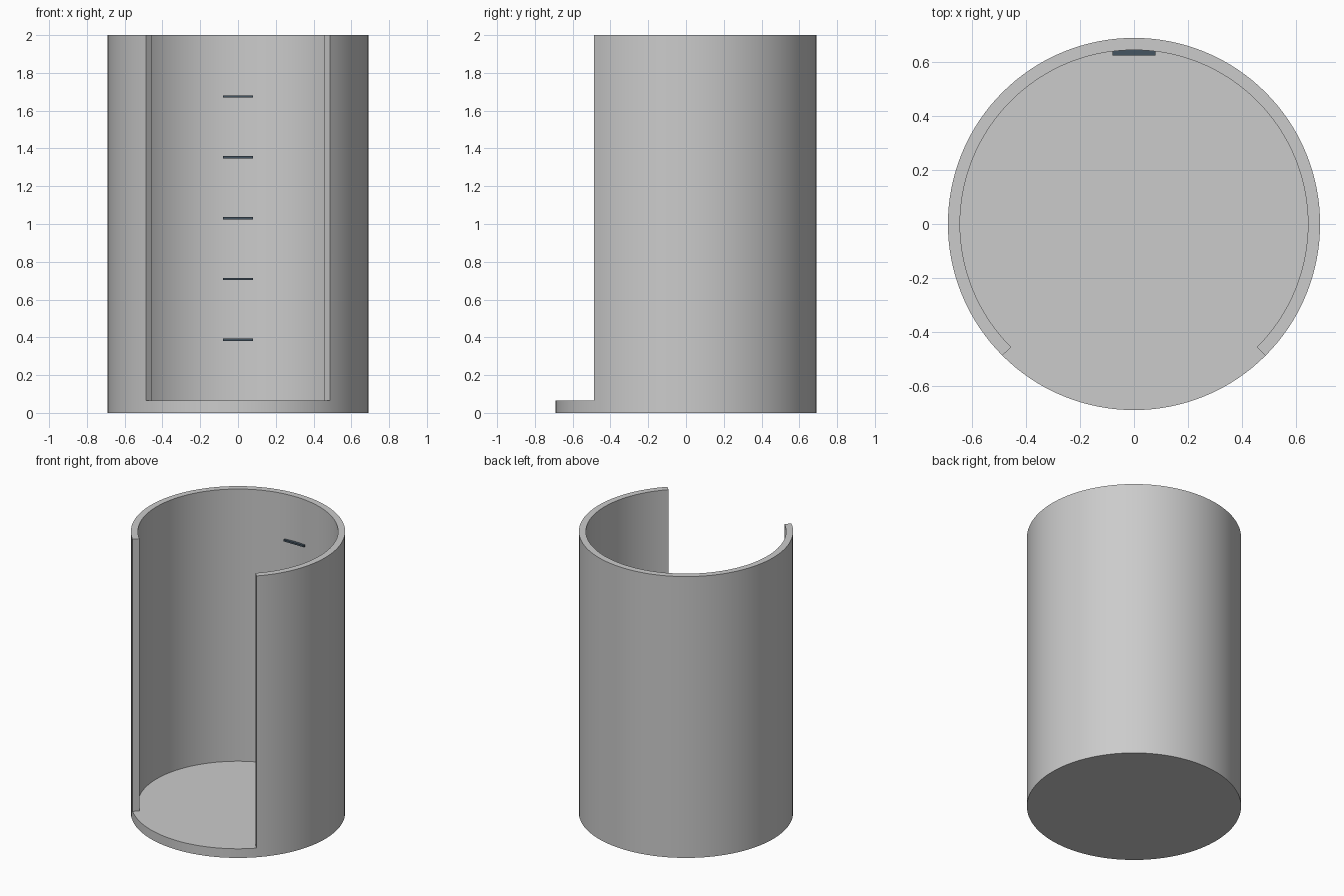
import bpy, bmesh
from math import cos, sin, radians, tau

if "Cube" in bpy.data.objects:
    bpy.data.objects.remove(bpy.data.objects["Cube"])

R_OUT, R_IN, FLOOR, HEIGHT, SEGS = 0.69, 0.645, 0.065, 2.0, 128


def prism(name, outline, z0, z1):
    """Extrude a closed xy outline from z0 to z1."""
    bm = bmesh.new()
    face = bm.faces.new([bm.verts.new((x, y, z0)) for x, y in outline])
    top = bmesh.ops.extrude_face_region(bm, geom=[face])["geom"]
    bmesh.ops.translate(bm, vec=(0, 0, z1 - z0),
                        verts=[v for v in top if isinstance(v, bmesh.types.BMVert)])
    bmesh.ops.recalc_face_normals(bm, faces=bm.faces)
    mesh = bpy.data.meshes.new(name)
    bm.to_mesh(mesh)
    bm.free()
    obj = bpy.data.objects.new(name, mesh)
    bpy.context.collection.objects.link(obj)
    return obj


def polar(r, a):
    return r * cos(a), r * sin(a)


# Cup body: solid cylinder
body = prism("cup_body", [polar(R_OUT, tau * i / SEGS) for i in range(SEGS)], 0, HEIGHT)

# Cutter: round cavity plus a 90 degree wedge that opens the front
n = SEGS * 3 // 4
cavity = [polar(R_IN, radians(-45) + tau * i / SEGS) for i in range(n + 1)]
wedge = [polar(1.2, radians(a)) for a in (225, 270, 315)]
cutter = prism("cavity_cutter", cavity + wedge, FLOOR, HEIGHT + 0.2)
cutter.hide_render = True

mod = body.modifiers.new("cavity", "BOOLEAN")
mod.operation, mod.solver, mod.object = "DIFFERENCE", "EXACT", cutter
bpy.context.view_layer.objects.active = body
body.select_set(True)
bpy.ops.object.modifier_apply(modifier=mod.name)
bpy.data.objects.remove(cutter)
bpy.ops.object.shade_smooth_by_angle(angle=radians(30))

# Level marks: five thin bars on the inside of the back wall
dark = bpy.data.materials.new("dark_mark")
dark.diffuse_color = (0.06, 0.09, 0.12, 1)
dark.use_nodes = True
dark.node_tree.nodes["Principled BSDF"].inputs["Base Color"].default_value = dark.diffuse_color
for i in range(5):
    z = 0.387 + 0.322 * i
    bar = [(-0.08, 0.625), (0.08, 0.625), (0.08, 0.65), (-0.08, 0.65)]
    mark = prism(f"level_mark_{i + 1}", bar, z - 0.006, z + 0.006)
    mark.data.materials.append(dark)
